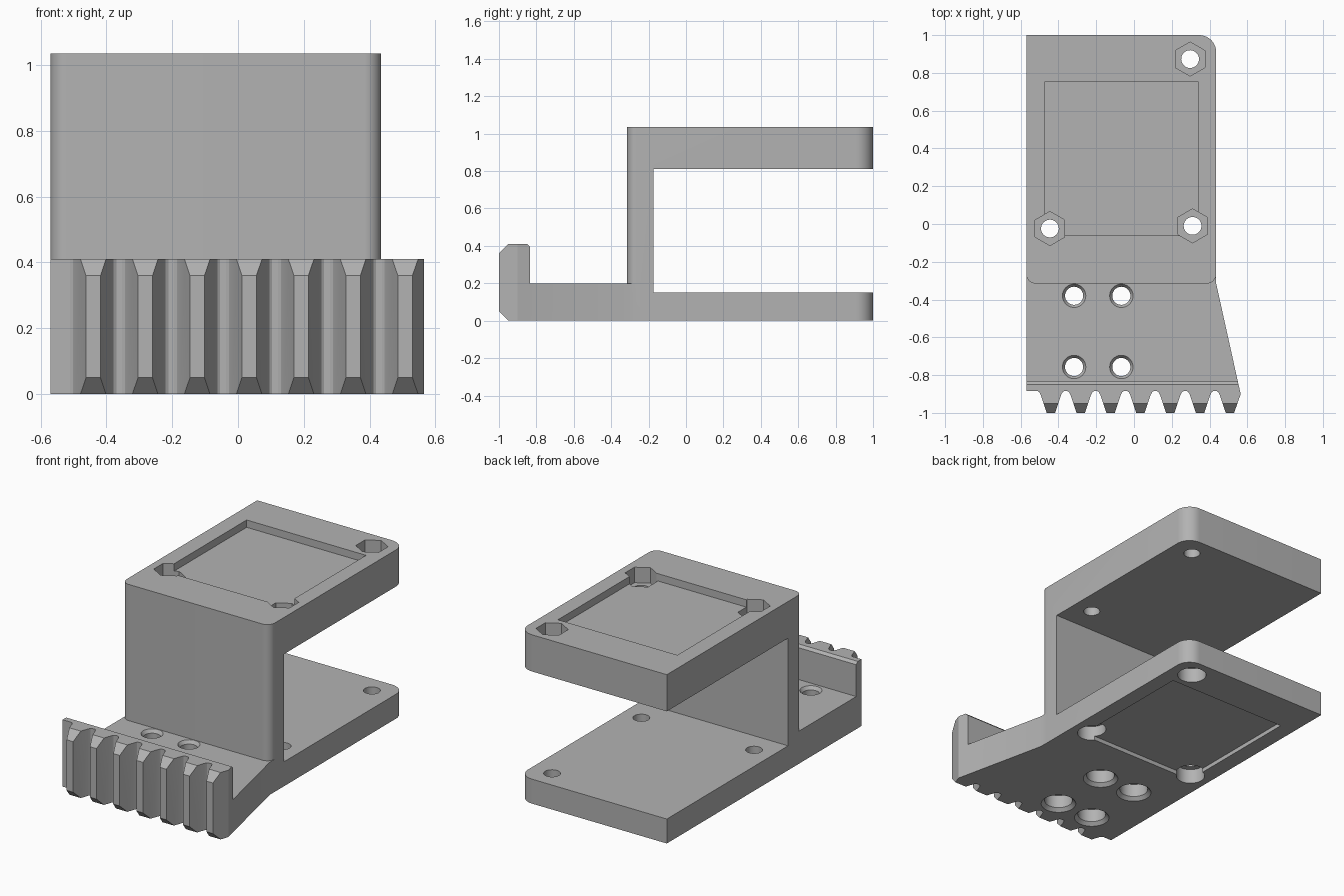
import bpy, bmesh, math
from mathutils import Vector

cube = bpy.data.objects.get("Cube")
if cube:
    bpy.data.objects.remove(cube, do_unlink=True)

grey = bpy.data.materials.new("plain grey")
grey.use_nodes = True
colour = (0.45, 0.45, 0.45, 1)
grey.diffuse_color = colour
grey.node_tree.nodes["Principled BSDF"].inputs["Base Color"].default_value = colour


def finish(name, bm):
    bmesh.ops.recalc_face_normals(bm, faces=bm.faces)
    mesh = bpy.data.meshes.new(name)
    bm.to_mesh(mesh)
    bm.free()
    mesh.materials.append(grey)
    ob = bpy.data.objects.new(name, mesh)
    bpy.context.collection.objects.link(ob)
    return ob


def prism(name, points, offset):
    """Extrude a closed outline along an offset vector."""
    bm = bmesh.new()
    face = bm.faces.new([bm.verts.new(p) for p in points])
    new = bmesh.ops.extrude_face_region(bm, geom=[face])["geom"]
    verts = [v for v in new if isinstance(v, bmesh.types.BMVert)]
    bmesh.ops.translate(bm, verts=verts, vec=Vector(offset))
    return finish(name, bm)


def box(name, x0, x1, y0, y1, z0, z1):
    return prism(name, [(x0, y0, z0), (x1, y0, z0), (x1, y1, z0), (x0, y1, z0)],
                 (0, 0, z1 - z0))


def side_prism(name, profile):
    """Extrude a y-z profile across the full width."""
    return prism(name, [(-1, y, z) for y, z in profile], (2, 0, 0))


def lathe(name, centre, profile, sides=32):
    """Turn a radius-height profile round a vertical axis and cap both ends."""
    bm = bmesh.new()
    rings = []
    for r, z in profile:
        angles = [math.pi / 2 + math.tau * i / sides for i in range(sides)]
        rings.append([bm.verts.new((centre[0] + r * math.cos(a),
                                    centre[1] + r * math.sin(a), z)) for a in angles])
    for a, b in zip(rings, rings[1:]):
        for i in range(sides):
            j = (i + 1) % sides
            bm.faces.new((a[i], a[j], b[j], b[i]))
    bm.faces.new(rings[0])
    bm.faces.new(rings[-1])
    return finish(name, bm)


def arc(cx, cy, r, start, steps=10):
    """Quarter circle, anticlockwise from a start angle in degrees."""
    return [(cx + r * math.cos(math.radians(start + 90 * i / steps)),
             cy + r * math.sin(math.radians(start + 90 * i / steps)), 0)
            for i in range(steps + 1)]


def combine(target, tool, operation):
    mod = target.modifiers.new("combine", "BOOLEAN")
    mod.operation = operation
    mod.solver = "EXACT"
    mod.object = tool
    bpy.context.view_layer.objects.active = target
    bpy.ops.object.modifier_apply(modifier=mod.name)
    bpy.data.objects.remove(tool, do_unlink=True)


LEFT, RIGHT, FRONT = -0.57, 0.435, -0.315

# C-shaped clamp: rounded outline with the gap cut from the back
outline = (arc(LEFT + 0.05, FRONT + 0.05, 0.05, 180)
           + arc(RIGHT - 0.05, FRONT + 0.05, 0.05, 270)
           + arc(RIGHT - 0.09, 0.91, 0.09, 0) + [(LEFT, 1, 0)])
bracket = prism("clamp_bracket", outline, (0, 0, 1.035))
combine(bracket, box("gap", -1, 1, -0.175, 2, 0.15, 0.81), "DIFFERENCE")

# Toothed rack and its foot, drawn from above
tooth = [(0.07, -0.885), (0.062, -0.89), (0.054, -0.905), (0.022, -1)]
rack_outline = [(LEFT, -0.24, 0), (LEFT, -0.885, 0)]
for i in range(7):
    c = -0.44 + 0.158 * i
    rack_outline += [(c - x, y, 0) for x, y in tooth]
    if i < 6:
        rack_outline += [(c + x, y, 0) for x, y in reversed(tooth)]
rack_outline += [(c + 0.022, -1, 0), (0.565, -0.9, 0), (0.55, -0.835, 0),
                 (RIGHT, FRONT, 0), (RIGHT, -0.24, 0)]
rack = prism("toothed_rack", rack_outline, (0, 0, 0.41))

# Step behind the rack, then the chamfers on the tooth ends
combine(rack, side_prism("step", [(-0.835, 0.2), (-0.835, 0.395), (-0.85, 0.41),
                                  (-0.85, 0.6), (0, 0.6), (0, 0.2)]), "DIFFERENCE")
combine(rack, side_prism("top_chamfer", [(-0.9, 0.46), (-1.05, 0.46), (-1.05, 0.31)]),
        "DIFFERENCE")
combine(rack, side_prism("bottom_chamfer", [(-0.9, -0.05), (-1.05, -0.05), (-1.05, 0.1)]),
        "DIFFERENCE")
combine(bracket, rack, "UNION")

# Shallow square recesses on the top and underside
for z0, z1 in ((0.99, 1.2), (-0.1, 0.025)):
    combine(bracket, box("recess", -0.47, 0.34, -0.06, 0.755, z0, z1), "DIFFERENCE")

# Clamp bolt holes: hex nut pocket above, round counterbore below
for centre in ((0.297, 0.873), (-0.445, -0.024), (0.31, -0.01)):
    combine(bracket, lathe("bolt_hole", centre, [(0.082, -0.1), (0.082, 0.09),
                                                 (0.047, 0.09), (0.047, 1.2)]), "DIFFERENCE")
    combine(bracket, lathe("nut_pocket", centre, [(0.09, 0.94), (0.09, 1.2)], 6),
            "DIFFERENCE")

# Foot mounting holes, countersunk at both ends
for x in (-0.317, -0.067):
    for y in (-0.38, -0.757):
        combine(bracket, lathe("mount_hole", (x, y),
                               [(0.12, -0.02), (0.08, 0.02), (0.08, 0.1), (0.048, 0.1),
                                (0.048, 0.18), (0.062, 0.2), (0.062, 0.21)]), "DIFFERENCE")

# Smooth the curves and keep the machined edges sharp
bpy.ops.object.select_all(action="DESELECT")
bracket.select_set(True)
bpy.context.view_layer.objects.active = bracket
bpy.ops.object.shade_smooth_by_angle(angle=math.radians(25))
